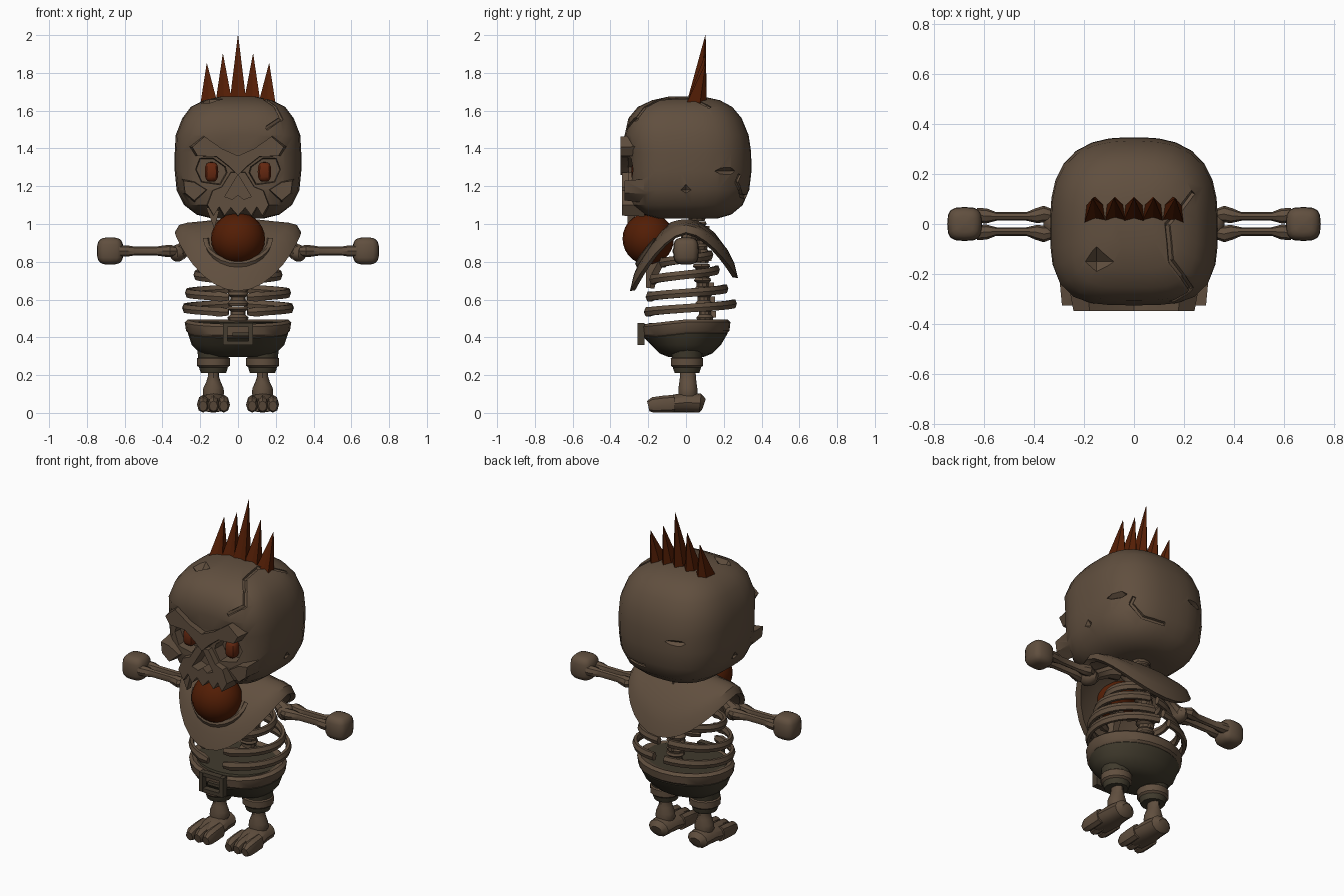
import bpy, bmesh, math
from mathutils import Vector

if "Cube" in bpy.data.objects:
    bpy.data.objects.remove(bpy.data.objects["Cube"])

def material(name, col):
    m = bpy.data.materials.new(name)
    m.diffuse_color = (*col, 1)
    m.use_nodes = True
    m.node_tree.nodes["Principled BSDF"].inputs["Base Color"].default_value = m.diffuse_color
    return m

BONE = material("bone_brown", (0.118, 0.078, 0.049))
RED = material("rust_red", (0.086, 0.0125, 0.0015))
EYE = material("eye_red", (0.125, 0.02, 0.005))
DARK = material("dark_cloth", (0.052, 0.043, 0.026))
BUCKLE = material("buckle_brown", (0.06, 0.045, 0.029))

def finish(name, bm, mat=None, angle=35):
    bmesh.ops.recalc_face_normals(bm, faces=bm.faces)
    me = bpy.data.meshes.new(name)
    bm.to_mesh(me)
    bm.free()
    me.materials.append(mat or BONE)
    me.shade_smooth()
    me.set_sharp_from_angle(angle=math.radians(angle))
    ob = bpy.data.objects.new(name, me)
    bpy.context.collection.objects.link(ob)
    return ob

def loft(name, rings, mat=None, wrap=False, angle=35):
    bm = bmesh.new()
    rs = [[bm.verts.new(p) for p in r] for r in rings]
    n = len(rs[0])
    for a, b in zip(rs, rs[1:] + (rs[:1] if wrap else [])):
        for i in range(n):
            bm.faces.new((a[i], a[(i + 1) % n], b[(i + 1) % n], b[i]))
    if not wrap:
        bm.faces.new(rs[0])
        bm.faces.new(rs[-1])
    return finish(name, bm, mat, angle)

def oval(z, rx, ry, x=0, y=0, n=20):
    return [(x + rx * math.cos(2 * math.pi * i / n), y + ry * math.sin(2 * math.pi * i / n), z)
            for i in range(n)]

def tube(name, pts, radii, mat=None, sides=8, ref=(0, 0, 1)):
    pts = [Vector(p) for p in pts]
    rings = []
    for i, p in enumerate(pts):
        t = (pts[min(i + 1, len(pts) - 1)] - pts[max(i - 1, 0)]).normalized()
        u = t.cross(Vector(ref)).normalized()
        v = u.cross(t)
        r = radii[i] if isinstance(radii, list) else radii
        ru, rv = r if isinstance(r, tuple) else (r, r)
        rings.append([p + u * ru * math.cos(a) + v * rv * math.sin(a)
                      for a in [2 * math.pi * k / sides for k in range(sides)]])
    return loft(name, rings, mat)

def prism(name, poly, y0, y1, mat=None, shrink=1.0):
    # x/z outline pushed along y, optionally narrowed at the far end
    cx = sum(p[0] for p in poly) / len(poly)
    cz = sum(p[1] for p in poly) / len(poly)
    far = [(cx + (x - cx) * shrink, y1, cz + (z - cz) * shrink) for x, z in poly]
    return loft(name, [[(x, y0, z) for x, z in poly], far], mat, angle=25)

def ball(name, loc, size, mat=None, seg=16, rings=10, power=1.0):
    bm = bmesh.new()
    bmesh.ops.create_uvsphere(bm, u_segments=seg, v_segments=rings, radius=1)
    for v in bm.verts:
        v.co = Vector(loc) + Vector([math.copysign(abs(c) ** power, c) * s for c, s in zip(v.co, size)])
    return finish(name, bm, mat)

def span(me):
    return [max(v.co[k] for v in me.vertices) - min(v.co[k] for v in me.vertices) for k in range(3)]

def apply_booleans(ob, parts, op):
    # bake one part at a time; a result that lost the shell is thrown away
    for c in parts:
        old = span(ob.data)
        done = False
        for solver in ('EXACT', 'FLOAT'):
            m = ob.modifiers.new("cut", 'BOOLEAN')
            m.object, m.operation, m.solver = c, op, solver
            bpy.context.view_layer.update()
            me = bpy.data.meshes.new_from_object(ob.evaluated_get(bpy.context.evaluated_depsgraph_get()))
            ob.modifiers.clear()
            if len(me.polygons) > 100 and all(a > b * .93 for a, b in zip(span(me), old)):
                me.validate()
                ob.data = me
                done = True
                break
        if done or op == 'DIFFERENCE':
            bpy.data.objects.remove(c)
    bpy.context.view_layer.update()

# ---- skull shell: squarish rings, flatter at the face
def skull_ring(z, rx, yf, yb, n=32):
    out = []
    for i in range(n):
        a = 2 * math.pi * (i + 0.5) / n
        c, s = math.cos(a), math.sin(a)
        k = 3.6 if s < 0 else 2.7
        r = (abs(c) ** k + abs(s) ** k) ** (-1 / k)
        out.append((rx * r * c, (-yf if s < 0 else yb) * r * s, z))
    return out

LEVELS = [(1.03, .14, -.15, .17), (1.05, .22, -.23, .24), (1.10, .285, -.29, .30),
          (1.18, .325, -.305, .335), (1.28, .335, -.305, .347), (1.38, .335, -.31, .345),
          (1.47, .33, -.325, .332), (1.56, .295, -.305, .295), (1.62, .25, -.255, .245),
          (1.655, .18, -.18, .18), (1.675, .09, -.09, .09)]
skull = loft("skull", [skull_ring(*l) for l in LEVELS], BONE)

# frowning brow, cheekbones and toothed upper jaw
half = [(.09, 1.40), (.19, 1.47), (.26, 1.41), (.23, 1.36), (.12, 1.355), (.05, 1.30)]
brow = prism("brow", [(0, 1.36)] + half + [(0, 1.25)] + [(-x, z) for x, z in half[::-1]], -.25, -.348, shrink=.93)
jaw_half = [(.04, 1.28), (.09, 1.20), (.14, 1.18), (.17, 1.10), (.135, 1.04), (.105, 1.09), (.075, 1.04), (.04, 1.085)]
jaw = prism("jaw", jaw_half + [(0, 1.04)] + [(-x, z) for x, z in jaw_half[::-1]], -.22, -.338, shrink=.95)
cheeks = [prism("cheek", [(s * .15, 1.18), (s * .23, 1.23), (s * .30, 1.24), (s * .29, 1.16), (s * .23, 1.11)],
                -.20, -.325, shrink=.8) for s in (-1, 1)]
apply_booleans(skull, [brow, jaw] + cheeks, 'UNION')

# sockets, nose hole, temples, chips and cracks
cutters = []
for s in (-1, 1):
    sock = [(.05, 1.27), (.06, 1.305), (.13, 1.355), (.21, 1.355), (.235, 1.29), (.20, 1.215), (.09, 1.20)]
    cutters.append(prism("socket", [(s * x, z) for x, z in sock], -.40, -.235, shrink=.85))
    cutters.append(ball("temple", (s * .365, -.24, 1.34), (.06, .075, .13), seg=8, rings=6))
    cutters.append(ball("side_chip", (s * .34, 0, 1.18), (.035, .05, .045), seg=4, rings=2))
cutters.append(prism("nose", [(0, 1.262), (.07, 1.145), (.03, 1.13), (0, 1.155), (-.03, 1.13), (-.07, 1.145)],
                     -.42, -.25))
for loc, size in [((.31, .235, 1.28), (.06, .10, .035)), ((-.15, -.15, 1.66), (.07, .06, .06)),
                  ((-.19, .335, 1.34), (.11, .04, .03))]:
    cutters.append(ball("chip", loc, size, seg=4, rings=2))
centre = Vector((0, 0, 1.35))
for path in [[(.24, .13, 1.62), (.14, 0, 1.68), (.15, -.15, 1.66), (.22, -.25, 1.55), (.07, -.33, 1.45)],
             [(.05, .34, 1.13), (.20, .32, 1.13), (.25, .27, 1.22), (.22, .29, 1.30)]]:
    pts = []
    for a, b in zip(path, path[1:]):
        for k in range(2):
            d = (Vector(a).lerp(Vector(b), k / 2) - centre).normalized()
            hit, p, _, _ = skull.ray_cast(centre + d * 2, -d)
            if hit:
                pts.append(p)
    for a, b in zip(pts, pts[1:]):
        cutters.append(tube("crack", [a, b + (b - a) * .08], .0125, sides=5, ref=(.3, .6, .75)))
apply_booleans(skull, cutters, 'DIFFERENCE')
skull.data.shade_smooth()
skull.data.set_sharp_from_angle(angle=math.radians(32))
prism("long_fang", [(-.17, 1.09), (-.10, 1.07), (-.125, .975)], -.31, -.27, BONE)

for s in (-1, 1):
    ball("eye", (s * .14, -.255, 1.276), (.037, .035, .052), EYE, 10, 8, .7)

# ---- mohawk: leaning spikes
for x, top in [(-.165, 1.85), (-.08, 1.9), (0, 2.0), (.08, 1.9), (.165, 1.85)]:
    base = [(-.045, .003, 1.64), (0, .015, 1.64), (.045, .003, 1.64), (.04, .07, 1.61), (0, .11, 1.61), (-.04, .07, 1.61)]
    loft("hair_spike", [[(x * .93 + p[0], p[1], p[2]) for p in base],
                        [(x + p[0] * .02, .102 + p[1] * .02, top) for p in base]], RED, angle=10)

# ---- ball held in the mouth
ball("mouth_ball", (0, -.20, .922), (.143, .136, .138), RED, 20, 14)

# ---- shoulder cloth: domed shell with the hem raised at the arms
def cloth_ring(f, drop, inset=0.0, n=32):
    out = []
    for i in range(n):
        a = 2 * math.pi * i / n
        c, s = math.cos(a), math.sin(a)
        low = .31 if s < 0 else .24
        z = 1.0 - low * abs(s) ** 1.7 * f ** 2.3 - drop
        out.append(((.335 * f - inset) * c, ((.297 if s < 0 else .275) * f - inset) * s, z))
    return out
loft("shoulder_cloth", [cloth_ring(.28, -.025), cloth_ring(.55, -.015), cloth_ring(.8, -.007), cloth_ring(.93, .005),
                        cloth_ring(1, .045), cloth_ring(.98, .055, .022), cloth_ring(.9, .035, .022),
                        cloth_ring(.7, .022, .02), cloth_ring(.28, .01, .01)], BONE, wrap=True)
arc = [math.pi * k / 12 for k in range(13)]
tube("cloth_fold", [(.17 * math.cos(a), -.165 - .088 * math.sin(a), .925 - .135 * math.sin(a)) for a in arc],
     [(.016, .018 * math.sin(a) + .004) for a in arc], BONE, 6)

# ---- spine and ribs
for k in range(8):
    z = .49 + k * .075
    y = .10 - k * .006
    loft("vertebra", [oval(z + dz, r, r * .85, 0, y, 10) for dz, r in
                      [(0, .05), (.015, .056), (.03, .04), (.048, .04), (.06, .056), (.074, .05)]], BONE)
    prism("spine_knob", [(-.015, z + .015), (.015, z + .015), (0, z + .05)], y, y + .06, BONE)
for zb, zf, rx, yb, yf in [(.58, .53, .28, .255, -.215), (.66, .61, .265, .21, -.205),
                           (.76, .70, .22, .165, -.185), (.84, .79, .17, .13, -.13)]:
    for s in (-1, 1):
        angles = [.12 + (math.pi - .3) * k / 16 for k in range(17)]
        tube("rib", [(s * rx * math.sin(a), (yb + yf) / 2 + (yb - yf) / 2 * math.cos(a),
                      zb + (zf - zb) * a / math.pi) for a in angles],
             [(.016, .026)] * 15 + [(.022, .03), (.012, .02)], BONE, 6)
tube("breastbone", [(0, -.13, .83), (0, -.18, .74), (0, -.19, .66)], [.035, .04, .025], BONE, 6, (0, 1, 0))

# ---- shorts and belt
def waist(z, rx, ry, dip=.025):
    return [(x, y, z - dip * max(0, -y / ry)) for x, y, z in oval(z, rx, ry, n=24)]
loft("shorts", [waist(.485, .24, .195, .01), waist(.42, .265, .22), waist(.36, .245, .185, 0),
                oval(.315, .20, .14, n=24), oval(.295, .13, .09, n=24)], DARK)
loft("belt", [waist(.495, .265, .22), waist(.48, .282, .235), waist(.435, .275, .23), waist(.42, .262, .215),
              waist(.43, .235, .19), waist(.485, .235, .19)], BONE, wrap=True)

def box(name, x0, x1, y0, y1, z0, z1, mat):
    return prism(name, [(x0, z0), (x1, z0), (x1, z1), (x0, z1)], y0, y1, mat)
for s in (-1, 1):
    box("buckle_side", s * .055, s * .08, -.22, -.258, .36, .475, BUCKLE)
    z = .4175 + s * .0475
    box("buckle_bar", -.056, .056, -.22, -.257, z - .011, z + .011, BUCKLE)
box("buckle_pin", -.03, .056, -.22, -.25, .408, .425, BUCKLE)

# ---- limbs
for s in (-1, 1):
    # legs
    x = s * .13
    loft("trouser_leg", [oval(z, r, r, x, .005, 14) for z, r in [(.36, .09), (.29, .08), (.235, .075), (.21, .066)]], DARK)
    loft("trouser_cuff", [oval(z, r, r, x, .005, 14) for z, r in
                          [(.298, .075), (.288, .088), (.25, .087), (.24, .075)]], BONE)
    loft("shin", [oval(z, rx, ry, x, .01, 12) for z, rx, ry in
                  [(.26, .03, .04), (.19, .03, .042), (.165, .038, .045), (.13, .054, .05), (.10, .056, .05), (.06, .04, .05)]], BONE)
    tube("foot", [(x, .095, .045), (x, .075, .052), (x, .0, .055), (x, -.07, .048), (x, -.14, .04)],
         [(.035, .03), (.065, .05), (.07, .054), (.08, .047), (.078, .036)], BONE, 12)
    for k in (-1, 0, 1):
        tube("toe", [(x + k * .055, yy, zz) for yy, zz in [(-.06, .05), (-.12, .046), (-.175, .042), (-.2, .036)]],
             [(.03, .046), (.032, .045), (.032, .041), (.022, .028)], BONE, 8)
    # arms
    tube("upper_arm", [(s * .14, .02, .94), (s * .2, .01, .92), (s * .27, 0, .88), (s * .31, 0, .85)],
         [.05, .035, .032, .045], BONE, 8)
    ball("elbow", (s * .32, 0, .845), (.045, .06, .045), BONE, 10, 8)
    for k in (-1, 1):
        tube("forearm_bone", [(s * xx, k * yy, .857) for xx, yy in
                              [(.33, .035), (.36, .04), (.39, .033), (.43, .03), (.55, .03), (.59, .032), (.63, .035)]],
             [.025, .033, .03, (.017, .024), (.017, .024), .03, .03], BONE, 8)
    ball("fist", (s * .677, 0, .857), (.07, .068, .072), BONE, 16, 10, .62)
